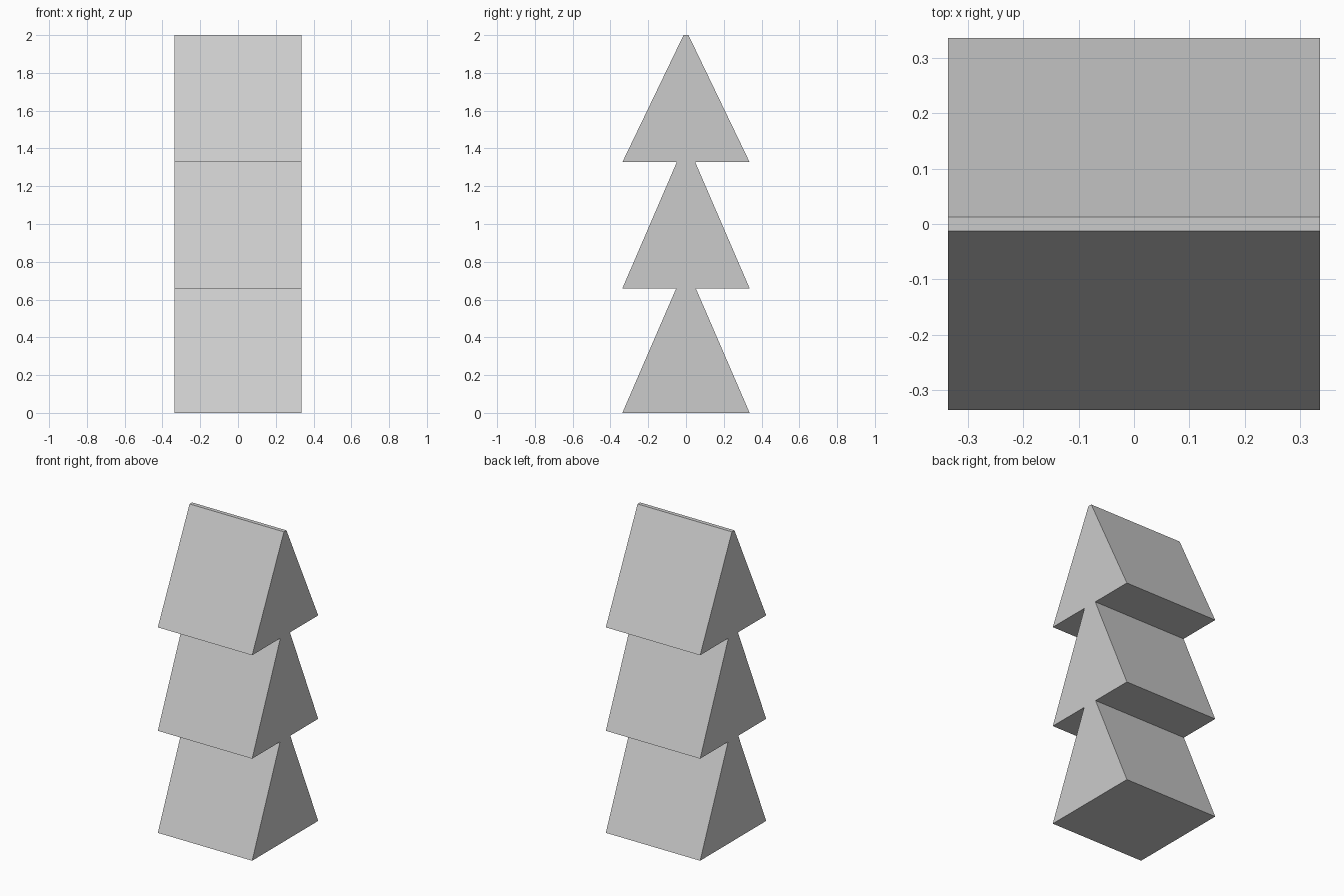
import bpy
import bmesh

if "Cube" in bpy.data.objects:
    bpy.data.objects.remove(bpy.data.objects["Cube"])

HALF = 0.337  # half width of the block in x and of each tier in y

# Right half of the stepped profile (y, z), bottom to top
half_profile = [
    (HALF, 0.0), (0.052, 0.659),
    (HALF, 0.659), (0.049, 1.327),
    (HALF, 1.327), (0.013, 2.0),
]
# Mirror to close the outline
outline = half_profile + [(-y, z) for y, z in reversed(half_profile)]

# Extrude the outline along x
bm = bmesh.new()
face = bm.faces.new([bm.verts.new((-HALF, y, z)) for y, z in outline])
result = bmesh.ops.extrude_face_region(bm, geom=[face])
moved = [v for v in result["geom"] if isinstance(v, bmesh.types.BMVert)]
bmesh.ops.translate(bm, verts=moved, vec=(2 * HALF, 0, 0))
# Replace the start cap if the extrusion dropped it
bmesh.ops.holes_fill(bm, edges=[e for e in bm.edges if e.is_boundary], sides=0)
bmesh.ops.recalc_face_normals(bm, faces=bm.faces)

mesh = bpy.data.meshes.new("tiered_tree")
bm.to_mesh(mesh)
bm.free()
tree = bpy.data.objects.new("tiered_tree", mesh)
bpy.context.collection.objects.link(tree)
